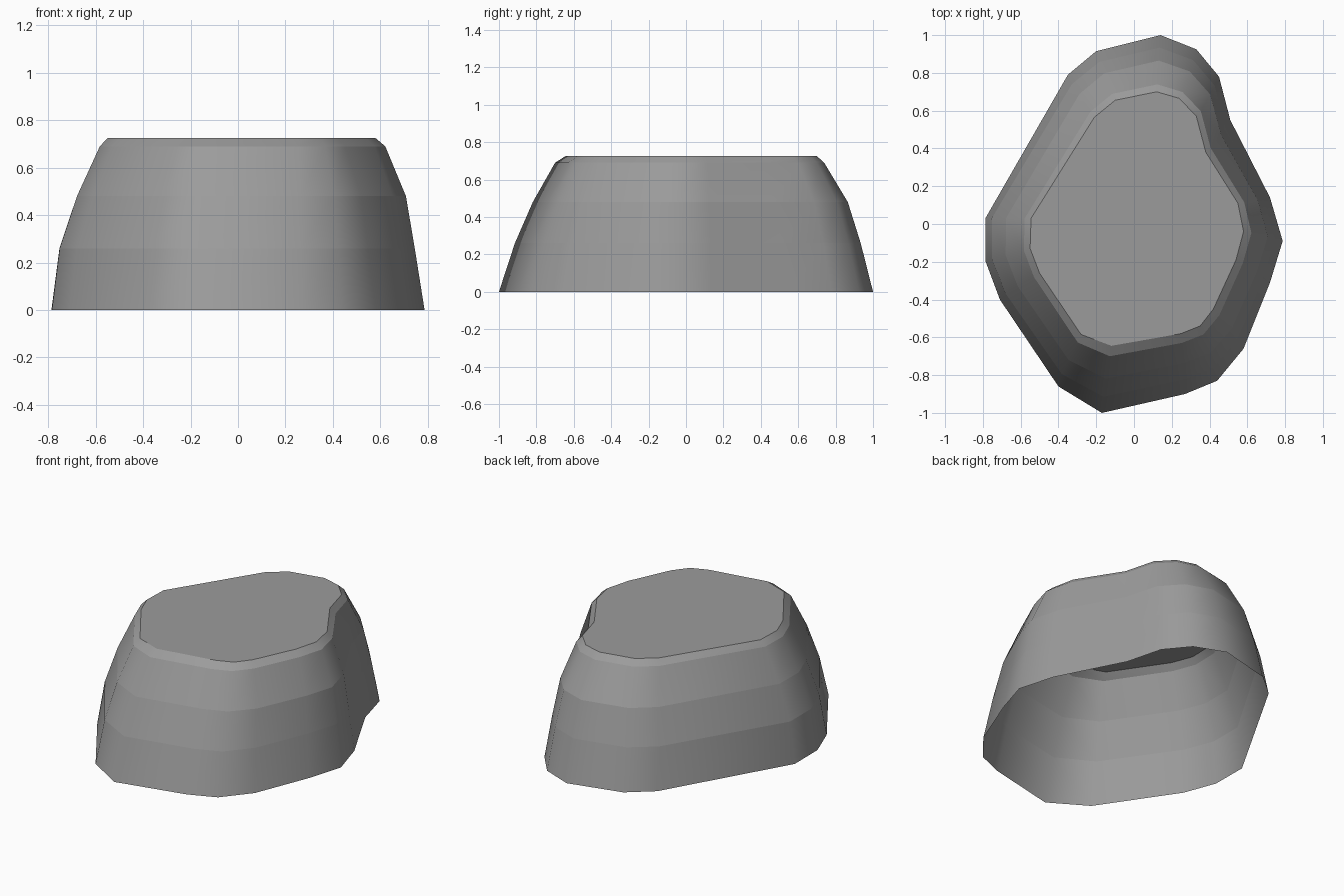
import bpy
import bmesh

cube = bpy.data.objects.get("Cube")
if cube:
    bpy.data.objects.remove(cube, do_unlink=True)

# Plain grey stone
grey = bpy.data.materials.new("stone_grey")
grey.use_nodes = True
colour = (0.33, 0.33, 0.33, 1)
grey.diffuse_color = colour
bsdf = grey.node_tree.nodes["Principled BSDF"]
bsdf.inputs["Base Color"].default_value = colour
bsdf.inputs["Roughness"].default_value = 0.9

# Matching outlines of the foot and the flat top
foot = [(.14, 1), (.33, .925), (.45, .78), (.51, .55), (.72, .14), (.787, -.09),
        (.72, -.31), (.58, -.66), (.44, -.83), (.27, -.9), (-.17, -1), (-.4, -.86),
        (-.71, -.4), (-.785, -.2), (-.787, .03), (-.35, .79), (-.2, .915)]
crown = [(.12, .7), (.24, .665), (.33, .57), (.38, .38), (.55, .11), (.58, -.04),
         (.54, -.19), (.42, -.45), (.35, -.54), (.25, -.58), (-.12, -.645), (-.28, -.585),
         (-.5, -.26), (-.55, -.13), (-.545, .03), (-.21, .565), (-.1, .655)]

# Each level: height, then inward taper on the left, right, back and front sides
levels = [(0, 0, 0, 0, 0), (.26, .2, .14, .22, .24), (.48, .38, .45, .45, .51),
          (.69, .8, .86, .87, .845), (.725, 1, 1, 1, 1)]


def taper(a, b, position, plus, minus):
    """Move from foot to crown, blending the tapers of two opposite sides."""
    blend = max(0, min(1, position + .5))
    return a + (b - a) * (minus + (plus - minus) * blend)


bm = bmesh.new()
rings = []
for z, left, right, back, front in levels:
    rings.append([bm.verts.new((taper(a[0], b[0], a[0], left, right),
                                taper(a[1], b[1], a[1], back, front), z))
                  for a, b in zip(foot, crown)])

# Walls, smooth around each band, open at the foot
count = len(foot)
for lower, upper in zip(rings, rings[1:]):
    for i in range(count):
        j = (i + 1) % count
        bm.faces.new((lower[j], lower[i], upper[i], upper[j])).smooth = True

# Flat cap
bm.faces.new(rings[-1])
bmesh.ops.recalc_face_normals(bm, faces=bm.faces)
cap = max(bm.faces, key=lambda f: f.calc_center_median().z)
if cap.normal.z < 0:
    bmesh.ops.reverse_faces(bm, faces=bm.faces)

# Keep the level lines crisp
for edge in bm.edges:
    if abs(edge.verts[0].co.z - edge.verts[1].co.z) < .001:
        edge.smooth = False

mesh = bpy.data.meshes.new("rock_plateau")
bm.to_mesh(mesh)
bm.free()
mesh.materials.append(grey)
rock = bpy.data.objects.new("rock_plateau", mesh)
bpy.context.collection.objects.link(rock)
